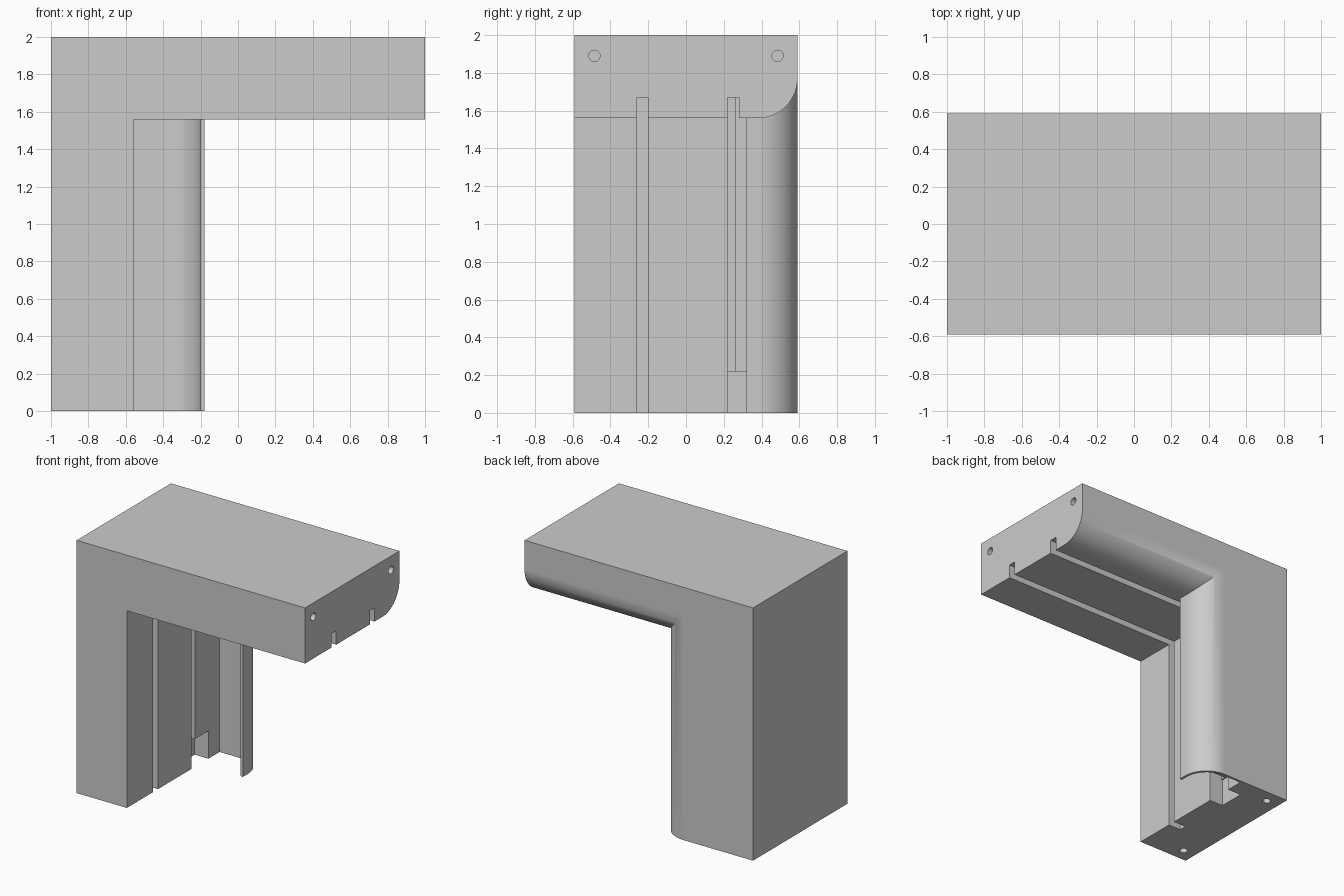
import bpy, bmesh, math
from mathutils import Vector

old = bpy.data.objects.get("Cube")
if old:
    bpy.data.objects.remove(old, do_unlink=True)

grey = bpy.data.materials.new("plain_grey")
grey.use_nodes = True
grey.diffuse_color = (0.6, 0.6, 0.6, 1)
grey.node_tree.nodes["Principled BSDF"].inputs["Base Color"].default_value = (0.6, 0.6, 0.6, 1)

HALF_W = 0.59      # half depth along y
FACE = -0.56       # inner face of the column
UNDER = 1.56       # underside of the arm
LIP = -0.18        # outer side of the curved lip
R = 0.21           # outer rounding
WALL = 0.02        # lip thickness


def prism(name, points, start, depth):
    """Extrude a closed 3D outline along one axis."""
    bm = bmesh.new()
    face = bm.faces.new([bm.verts.new(Vector(p) + Vector(start)) for p in points])
    ext = bmesh.ops.extrude_face_region(bm, geom=[face])
    moved = [v for v in ext["geom"] if isinstance(v, bmesh.types.BMVert)]
    bmesh.ops.translate(bm, verts=moved, vec=depth)
    bmesh.ops.recalc_face_normals(bm, faces=bm.faces)
    mesh = bpy.data.meshes.new(name)
    bm.to_mesh(mesh)
    bm.free()
    mesh.materials.append(grey)
    obj = bpy.data.objects.new(name, mesh)
    bpy.context.collection.objects.link(obj)
    return obj


def box(name, x, y, z):
    outline = [(x[0], y[0], 0), (x[1], y[0], 0), (x[1], y[1], 0), (x[0], y[1], 0)]
    return prism(name, outline, (0, 0, z[0]), (0, 0, z[1] - z[0]))


def arc(cx, cy, r, a0, a1, steps=20):
    angles = [math.radians(a0 + (a1 - a0) * i / steps) for i in range(steps + 1)]
    return [(cx + r * math.cos(a), cy + r * math.sin(a)) for a in angles]


def combine(target, tool, operation):
    mod = target.modifiers.new(operation.lower(), "BOOLEAN")
    mod.operation = operation
    mod.solver = "EXACT"
    mod.object = tool
    bpy.context.view_layer.objects.active = target
    bpy.ops.object.modifier_apply(modifier=mod.name)
    bpy.data.objects.remove(tool, do_unlink=True)


cx, cy = LIP - R, HALF_W - R

# Column with its rounded back corner
outline = [(-1, -HALF_W), (FACE, -HALF_W), (FACE, 0.32), (LIP, 0.32)]
outline += arc(cx, cy, R, 0, 90) + [(-1, HALF_W)]
body = prism("corner_housing", [(x, y, 0) for x, y in outline], (0, 0, 0), (0, 0, 2))

# Arm with its rounded lower back edge
outline = [(-HALF_W, 2), (-HALF_W, UNDER)] + arc(cy, UNDER + R, R, -90, 0) + [(HALF_W, 2)]
arm = prism("arm", [(0, y, z) for y, z in outline], (-1, 0, 0), (2, 0, 0))
combine(body, arm, "UNION")

# Hollow behind the curved lip
outline = [(FACE, 0.2), (LIP - WALL, 0.2)] + arc(cx, cy, R - WALL, 0, 90) + [(FACE, HALF_W - WALL)]
hollow = prism("hollow", [(x, y, 0) for x, y in outline], (0, 0, -0.1), (0, 0, UNDER + 0.1))
combine(body, hollow, "DIFFERENCE")

# Grooves along the column and the arm, and the notch at the foot
GROOVE = 0.11
for y0, col_end, arm_end in ((-0.26, -0.2, -0.2), (0.22, 0.26, 0.28)):
    combine(body, box("column_groove", (FACE - GROOVE, FACE + 0.05), (y0, col_end), (-0.1, UNDER + GROOVE)), "DIFFERENCE")
    combine(body, box("arm_groove", (FACE, 1.1), (y0, arm_end), (UNDER - 0.05, UNDER + GROOVE)), "DIFFERENCE")
combine(body, box("foot_notch", (FACE - 0.12, FACE + 0.05), (0.22, 0.43), (-0.1, 0.22)), "DIFFERENCE")

# Dowel holes in the arm end and the column foot
for side in (-1, 1):
    y = side * 0.485
    ring = arc(0, 0, 0.03, 0, 360, 24)[:-1]
    hole = prism("arm_hole", [(0, a, b) for a, b in ring], (0.8, y, 1.89), (0.3, 0, 0))
    combine(body, hole, "DIFFERENCE")
    hole = prism("foot_hole", [(a, b, 0) for a, b in ring], (-0.89, y, -0.1), (0, 0, 0.3))
    combine(body, hole, "DIFFERENCE")

# Smooth rounding, crisp corners
bpy.ops.object.select_all(action="DESELECT")
body.select_set(True)
bpy.context.view_layer.objects.active = body
bpy.ops.object.shade_smooth_by_angle(angle=math.radians(30))
weighted = body.modifiers.new("weighted_normals", "WEIGHTED_NORMAL")
weighted.keep_sharp = True
